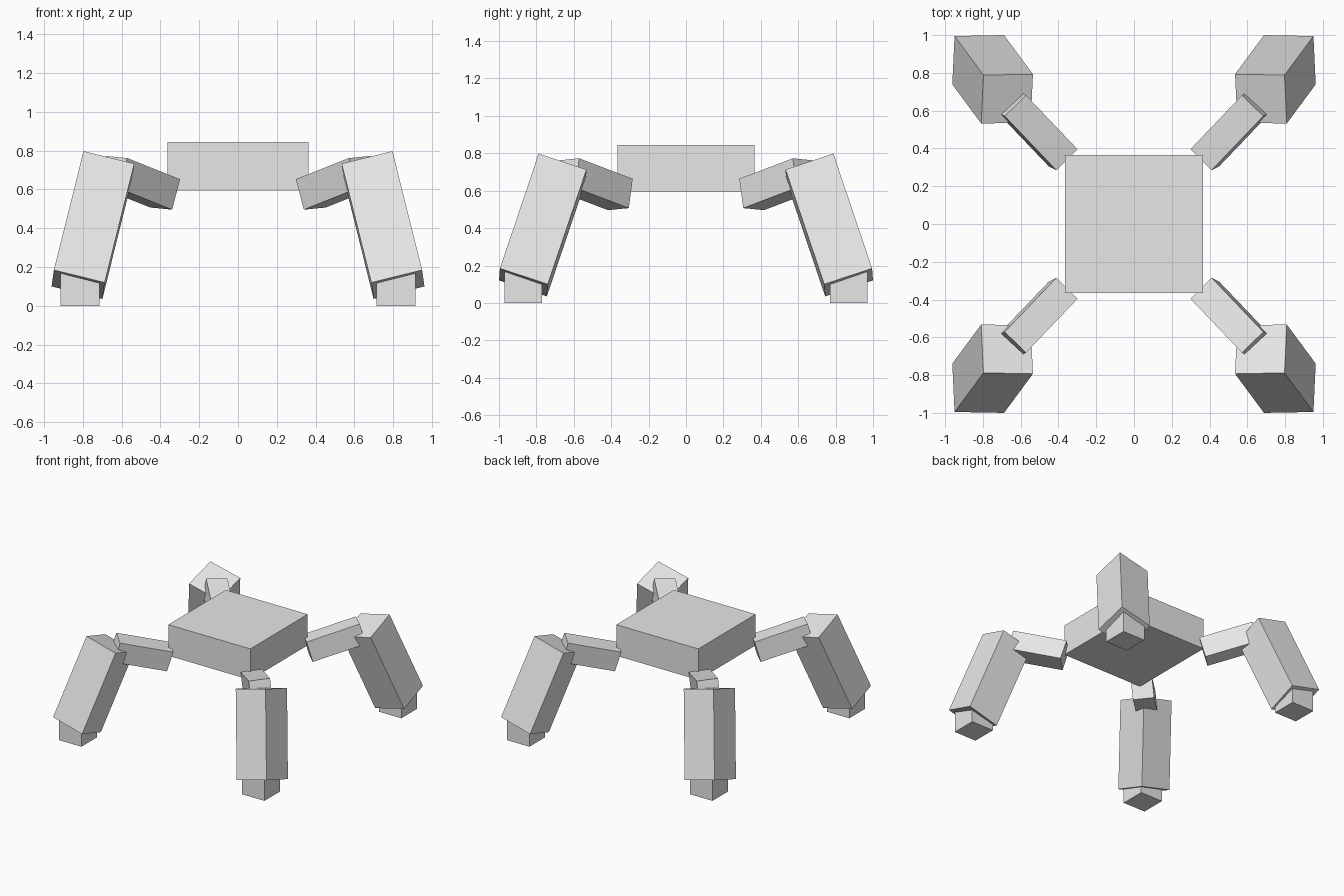
import bpy, bmesh
from mathutils import Vector

if "Cube" in bpy.data.objects:
    bpy.data.objects.remove(bpy.data.objects["Cube"], do_unlink=True)

grey = bpy.data.materials.new("light_grey")
grey.use_nodes = True
grey.diffuse_color = (0.8, 0.8, 0.8, 1)
grey.node_tree.nodes["Principled BSDF"].inputs["Base Color"].default_value = (0.8, 0.8, 0.8, 1)


def box(name, corner, a, b, c, sx=1, sy=1):
    """Box spanned by three edge vectors from one corner, mirrored by sx and sy."""
    corner, a, b, c = (Vector(v) for v in (corner, a, b, c))
    centre = corner + (a + b + c) / 2
    flip = Vector((sx, sy, 1))
    bm = bmesh.new()
    bmesh.ops.create_cube(bm, size=1)
    for v in bm.verts:
        v.co = (a * v.co.x + b * v.co.y + c * v.co.z) * flip
    bmesh.ops.recalc_face_normals(bm, faces=bm.faces)
    mesh = bpy.data.meshes.new(name)
    bm.to_mesh(mesh)
    bm.free()
    mesh.materials.append(grey)
    obj = bpy.data.objects.new(name, mesh)
    obj.location = centre * flip
    bpy.context.collection.objects.link(obj)
    return obj


# Flat square body
box("body", (-0.365, -0.365, 0.595), (0.73, 0, 0), (0, 0.73, 0), (0, 0, 0.25))

# Four mirrored legs
for sx, side in ((1, "left"), (-1, "right")):
    for sy, end in ((-1, "front"), (1, "back")):
        tag = f"{end}_{side}"
        # Upper leg rising outward from the body corner
        box(f"upper_leg_{tag}", (0.299, 0.396, 0.653),
            (0.273, 0.286, 0.109), (0.112, -0.111, 0.011), (0.041, 0.021, -0.157), sx, sy)
        # Thick lower leg splayed outward
        box(f"lower_leg_{tag}", (0.797, 0.788, 0.798),
            (0.153, 0.207, -0.613), (-0.262, 0.005, -0.065), (0.012, -0.256, -0.085), sx, sy)
        # Upright square foot
        box(f"foot_{tag}", (0.715, 0.77, 0), (0.2, 0, 0), (0, 0.2, 0), (0, 0, 0.2), sx, sy)
